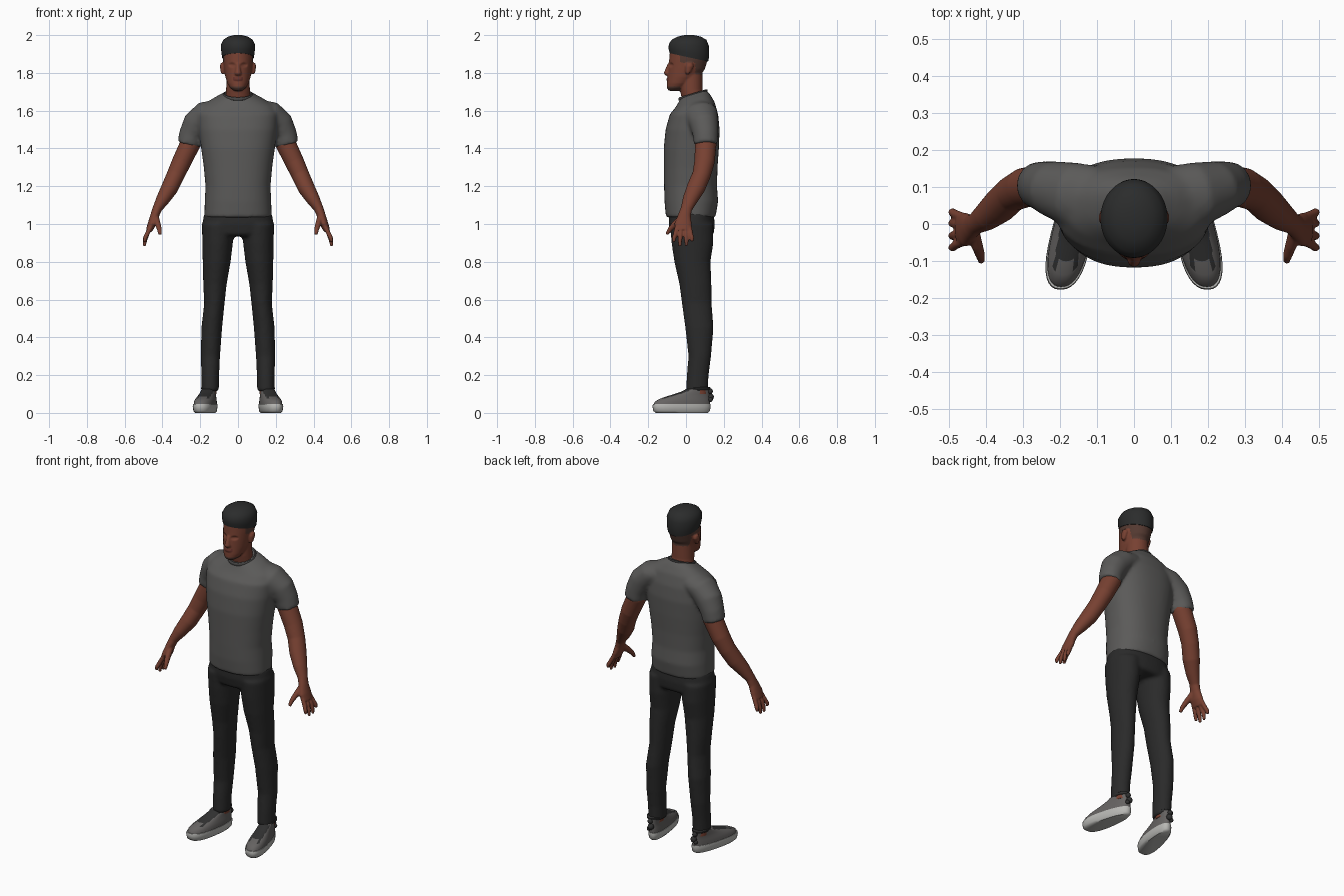
import bpy, bmesh, math
from mathutils import Vector


def material(name, r, g, b):
    m = bpy.data.materials.new(name)
    m.diffuse_color = (r, g, b, 1)
    return m


SKIN = material("skin", .185, .052, .031)
FADE = material("shaved_hair", .09, .042, .031)
HAIR = material("hair_black", .024, .025, .025)
SHIRT = material("shirt_grey", .105, .103, .10)
COLLAR = material("collar_grey", .06, .058, .057)
PANTS = material("trouser_black", .023, .023, .023)
SHOE = material("shoe_grey", .13, .123, .12)
SOLE = material("sole_white", .48, .48, .46)
LACE = material("lace_dark", .03, .03, .03)
LIPS = material("lips", .13, .033, .024)


def loft(bm, secs, flat=True, n=28, p=2.0):
    """Sections are (x, y, z, y radius, x radius); flat keeps them level."""
    pts = [Vector(s[:3]) for s in secs]
    rings = []
    for i, s in enumerate(secs):
        if flat:
            u, v = Vector((0, 1, 0)), Vector((1, 0, 0))
        else:
            t = (pts[min(i + 1, len(pts) - 1)] - pts[max(i - 1, 0)]).normalized()
            u = Vector((0, 1, 0))
            u = (u - t * u.dot(t)).normalized()
            v = u.cross(t)
        ring = []
        for k in range(n):
            c, d = math.cos(2 * math.pi * k / n), math.sin(2 * math.pi * k / n)
            c = math.copysign(abs(c) ** (2 / p), c)
            d = math.copysign(abs(d) ** (2 / p), d)
            ring.append(bm.verts.new(pts[i] + u * (c * s[3]) + v * (d * s[4])))
        rings.append(ring)
    for a, b in zip(rings, rings[1:]):
        for k in range(n):
            bm.faces.new((a[k], a[(k + 1) % n], b[(k + 1) % n], b[k]))
    bm.faces.new(rings[0])
    bm.faces.new(rings[-1])
    return [v for r in rings for v in r]


def finish(bm, name, mats, voxel=0, smooth=0, mirror=False):
    """Turn lofts into one object, optionally fused and relaxed."""
    bmesh.ops.recalc_face_normals(bm, faces=bm.faces[:])
    me = bpy.data.meshes.new(name)
    bm.to_mesh(me)
    bm.free()
    ob = bpy.data.objects.new(name, me)
    bpy.context.collection.objects.link(ob)
    bpy.ops.object.select_all(action='DESELECT')
    ob.select_set(True)
    bpy.context.view_layer.objects.active = ob
    if voxel:
        m = ob.modifiers.new("fuse", 'REMESH')
        m.mode, m.voxel_size = 'VOXEL', voxel
        bpy.ops.object.modifier_apply(modifier=m.name)
        m = ob.modifiers.new("relax", 'SMOOTH')
        m.factor, m.iterations = .5, smooth
        bpy.ops.object.modifier_apply(modifier=m.name)
    if mirror:
        m = ob.modifiers.new("other_side", 'MIRROR')
        m.use_clip = False
        m.use_mirror_merge = False
        bpy.ops.object.modifier_apply(modifier=m.name)
    for m in mats:
        ob.data.materials.append(m)
    bpy.ops.object.shade_smooth_by_angle(angle=math.radians(50))
    return ob


def level(rows, x=0):
    """Rows (z, y centre, y radius, x radius) to loft sections."""
    return [(x, y, z, a, b) for z, y, a, b in rows]


# Shirt: body with a forward-sloping neckline, fused with both sleeves
bm = bmesh.new()
body = loft(bm, level([
    (1.035, .025, .131, .178), (1.12, .028, .142, .176), (1.2, .024, .140, .172),
    (1.3, .025, .142, .181), (1.4, .028, .146, .195), (1.5, .035, .143, .208),
    (1.58, .042, .128, .212), (1.63, .048, .104, .185), (1.665, .045, .083, .125),
    (1.69, .04, .068, .075)]), n=48, p=2.3)
for v in body:
    v.co.z += .3 * (v.co.y - .04) * max(0, (v.co.z - 1.58) / .11)
for s in (-1, 1):
    loft(bm, [(s * .11, .07, 1.60, .088, .06), (s * .17, .08, 1.58, .088, .072),
              (s * .22, .095, 1.53, .076, .074), (s * .247, .103, 1.475, .067, .065),
              (s * .262, .105, 1.42, .063, .061)], flat=False)
finish(bm, "shirt", [SHIRT], .01, 5)

# Collar band around the neckline
bm = bmesh.new()
N, M = 40, 8
grid = []
for i in range(N):
    a = 2 * math.pi * i / N
    row = []
    for j in range(M):
        b = 2 * math.pi * j / M
        r = .006 * math.cos(b)
        y = .037 + (.071 + r) * math.sin(a)
        row.append(bm.verts.new(((.074 + r) * math.cos(a), y,
                                 1.684 + .3 * (y - .04) + .009 * math.sin(b))))
    grid.append(row)
for i in range(N):
    for j in range(M):
        bm.faces.new((grid[i][j], grid[(i + 1) % N][j],
                      grid[(i + 1) % N][(j + 1) % M], grid[i][(j + 1) % M]))
finish(bm, "collar", [COLLAR])

# Trousers: hips fused with both legs
bm = bmesh.new()
loft(bm, level([(1.06, .028, .118, .178), (1.0, .03, .122, .189), (.95, .033, .115, .186),
                (.935, .033, .10, .17)]), n=40, p=2.3)
for s in (-1, 1):
    loft(bm, [(s * x, y, z, a, b) for x, y, z, a, b in [
        (.103, .03, 1.0, .115, .088), (.108, .034, .9, .111, .081),
        (.113, .034, .8, .096, .074), (.122, .05, .68, .085, .062),
        (.125, .057, .58, .079, .054), (.139, .071, .45, .075, .055),
        (.146, .073, .3, .060, .051), (.147, .062, .2, .058, .047),
        (.147, .058, .115, .058, .046)]])
finish(bm, "trousers", [PANTS], .01, 4)

# Arms with palm, fingers and thumb
bm = bmesh.new()
loft(bm, [(.21, .10, 1.53, .045, .045), (.25, .105, 1.43, .057, .054),
          (.298, .098, 1.33, .054, .051), (.33, .082, 1.26, .049, .047),
          (.362, .052, 1.19, .049, .045), (.398, .022, 1.13, .040, .036),
          (.428, .002, 1.08, .030, .025), (.441, -.008, 1.045, .034, .023),
          (.456, -.015, 1.0, .046, .022), (.471, -.015, .965, .043, .017)], flat=False)
for y0, y1, tip in ((-.048, -.064, .905), (-.025, -.032, .882),
                    (-.001, .002, .884), (.019, .032, .908)):
    loft(bm, [(.462, y0, .985, .012, .012), (.482, (y0 + y1) / 2, .945, .0125, .0125),
              (.492, y1, (.945 + tip) / 2, .0115, .0115),
              (.496, y1, tip, .008, .008)], flat=False, n=12)
loft(bm, [(.436, -.02, 1.035, .018, .018), (.425, -.058, 1.0, .017, .016),
          (.416, -.085, .972, .013, .013), (.413, -.102, .945, .009, .009)],
     flat=False, n=12)
finish(bm, "arms", [SKIN], .005, 3, mirror=True)

# Head: skull, jaw, neck, nose, brow and ears in one skin
bm = bmesh.new()
loft(bm, level([(1.60, .05, .062, .068), (1.66, .04, .062, .066), (1.71, .028, .060, .063),
                (1.80, .025, .062, .060)]))
loft(bm, level([(1.705, -.062, .028, .022), (1.72, -.052, .050, .042),
                (1.745, -.035, .066, .056), (1.78, -.013, .084, .067),
                (1.82, .003, .097, .074), (1.87, .013, .102, .080),
                (1.92, .016, .101, .082), (1.96, .016, .085, .07),
                (1.985, .016, .05, .042)]), n=36)
loft(bm, level([(1.785, -.092, .014, .014), (1.797, -.098, .020, .019),
                (1.815, -.095, .017, .014), (1.85, -.084, .012, .010)]), n=14)
loft(bm, level([(1.757, -.088, .012, .022), (1.767, -.09, .016, .024),
                (1.776, -.088, .012, .02)]), n=14)
for s in (-1, 1):
    loft(bm, level([(1.795, .008, .010, .008), (1.81, .012, .016, .012),
                    (1.835, .018, .023, .015), (1.852, .02, .015, .012)], s * .081), n=14)
head = finish(bm, "head", [SKIN, FADE, LIPS], .005, 3)
for v in head.data.vertices:            # eye sockets
    d = math.hypot((abs(v.co.x) - .032) / .02, (v.co.z - 1.842) / .013)
    if v.co.y < -.04 and d < 1:
        v.co.y += .009 * (1 - d * d)
for f in head.data.polygons:            # shaved sides, chin beard and lips
    x, y, z = f.center
    sides = y > -.03 and z > 1.855 and abs(x) < .088
    nape = y > .05 and z > 1.79
    beard = z < 1.728 and y < -.03
    if sides or nape or beard:
        f.material_index = 1
    elif y < -.088 and abs(x) < .025 and 1.757 < z < 1.777:
        f.material_index = 2

# Short hair cap, lower at the back
bm = bmesh.new()
cap = loft(bm, level([(1.892, .015, .102, .084), (1.915, .015, .107, .088),
                      (1.95, .015, .106, .091), (1.975, .016, .092, .078),
                      (1.992, .017, .062, .052), (2.0, .018, .025, .022)]), n=40)
for v in cap:
    v.co.z -= .22 * (v.co.y + .03) * max(0, min(1, (1.96 - v.co.z) / .05))
finish(bm, "hair", [HAIR])


def splay(verts):
    """Widen the toe, turn it outwards and move the shoe under the leg."""
    for v in verts:
        v.co.x = .165 - .19 * v.co.y + v.co.x * (1 - 1.1 * v.co.y)


# Shoe soles
bm = bmesh.new()
splay(loft(bm, level([(0, -.022, .138, .043), (.01, -.023, .150, .051),
                      (.035, -.024, .154, .054), (.046, -.023, .152, .053)]), n=36, p=2.4))
finish(bm, "soles", [SOLE], mirror=True)

# Shoe uppers with a dark lace panel on the instep
bm = bmesh.new()
splay(loft(bm, level([(.044, -.022, .149, .051), (.06, -.019, .146, .050),
                      (.075, -.006, .132, .047), (.088, .012, .113, .043),
                      (.10, .032, .093, .041), (.112, .05, .075, .040),
                      (.125, .062, .064, .039), (.127, .062, .056, .034)]), n=48, p=2.3))
shoes = finish(bm, "shoe_uppers", [SHOE, LACE], mirror=True)
for f in shoes.data.polygons:
    x, y, z = f.center
    if -.11 < y < .02 and z > .068 and abs(abs(x) - .165 + .19 * y) < .034:
        f.material_index = 1

# Bare ankles
bm = bmesh.new()
loft(bm, level([(.10, .066, .048, .037), (.135, .064, .049, .038), (.16, .062, .045, .036)], .15))
finish(bm, "ankles", [SKIN], mirror=True)

# Heel straps with a small knot
bm = bmesh.new()
loft(bm, level([(.122, .068, .058, .041), (.126, .068, .062, .045),
                (.133, .068, .062, .045), (.137, .068, .056, .040)], .15))
for x, y, z, r in ((.148, .128, .115, .015), (.142, .13, .085, .018), (.155, .13, .07, .012)):
    loft(bm, [(x, y, z + r * h, r * w, r * w) for h, w in
              ((-1, .3), (-.6, .8), (0, 1), (.6, .8), (1, .3))], n=12)
finish(bm, "heel_straps", [LACE], mirror=True)
